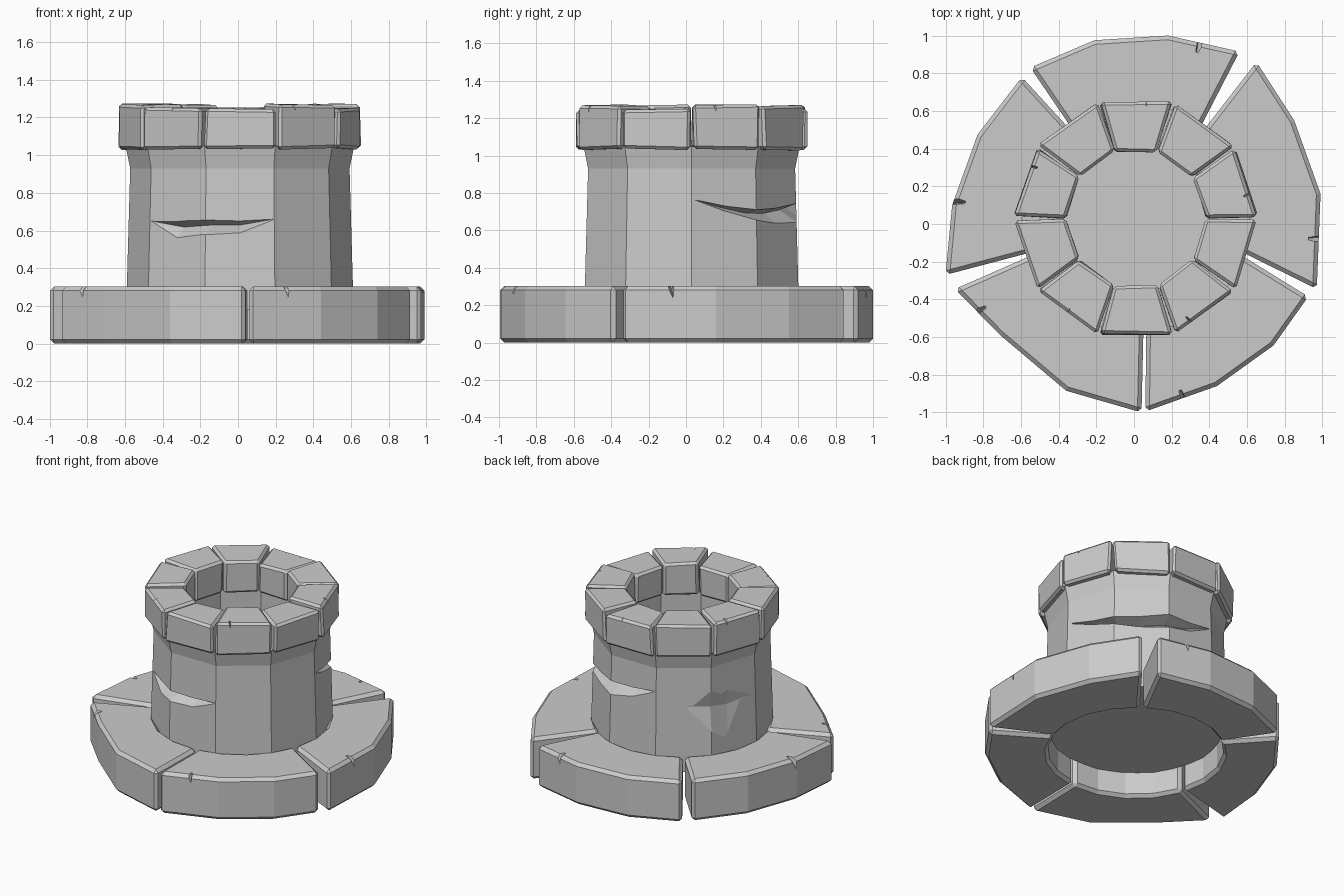
import bpy, bmesh, random
from math import sin, cos, radians
from mathutils import Vector

if "Cube" in bpy.data.objects:
    bpy.data.objects.remove(bpy.data.objects["Cube"])

random.seed(4)
CX, CY = 0.01, 0.03          # tower axis


def pol(r, deg, z):
    return (CX + r * cos(radians(deg)), CY + r * sin(radians(deg)), z)


def wall(deg):
    """Radius of the ten-sided wall in a given direction."""
    return 0.593 * cos(radians(18)) / cos(radians(deg % 36 - 18))


def make(name, verts, faces, bevel=0.0):
    bm = bmesh.new()
    vs = [bm.verts.new(v) for v in verts]
    for f in faces:
        bm.faces.new([vs[i] for i in f])
    bmesh.ops.recalc_face_normals(bm, faces=bm.faces)
    me = bpy.data.meshes.new(name)
    bm.to_mesh(me)
    bm.free()
    ob = bpy.data.objects.new(name, me)
    bpy.context.collection.objects.link(ob)
    if bevel:
        m = ob.modifiers.new("bevel", 'BEVEL')
        m.width, m.segments, m.limit_method = bevel, 1, 'ANGLE'
        m.angle_limit = radians(40)
    return ob


def loft(rings):
    """Quads between equal rings, with end caps."""
    n = len(rings[0])
    verts = [v for r in rings for v in r]
    faces = [(i * n + j, i * n + (j + 1) % n, (i + 1) * n + (j + 1) % n, (i + 1) * n + j)
             for i in range(len(rings) - 1) for j in range(n)]
    faces += [tuple(range(n)), tuple(range((len(rings) - 1) * n, len(rings) * n))]
    return verts, faces


def cut(ob, cutter):
    m = ob.modifiers.new("cut", 'BOOLEAN')
    m.operation, m.object, m.solver = 'DIFFERENCE', cutter, 'EXACT'
    cutter.hide_render = True
    cutter.hide_viewport = True


# ten-sided hollow tower, slightly waisted with a flared top
profile = [(0.60, 0.18), (0.60, 0.30), (0.582, 0.93), (0.607, 1.05), (0.43, 1.05), (0.43, 0.6)]
tower = make("tower", *loft([[pol(r, 36 * i, z) for i in range(10)] for r, z in profile]))

# wedge-shaped cracks: (angle, top z, bottom z, depth into the wall)
cracks = {
    "front_crack": [(217, .655, .64, .004), (234, .655, .55, .06), (252, .66, .57, .09),
                    (270, .655, .58, .08), (287.5, .665, .65, .004)],
    "back_crack": [(1, .77, .755, .004), (18, .735, .70, .06), (36, .715, .65, .10),
                   (54, .725, .63, .09), (72, .75, .635, .10), (90, .75, .67, .06), (107.5, .77, .75, .004)],
    "side_dent": [(126, .67, .64, .002), (144, .86, .42, .03), (157, .92, .34, .015),
                  (178, .66, .64, .002)],
}
for name, secs in cracks.items():
    rings = []
    for a, zt, zb, depth in secs:
        zm = zt - (0.35 if "crack" in name else 0.5) * (zt - zb)
        r = wall(a)
        rings.append([pol(r + .06, a, zt + .01), pol(r + .012, a, zt), pol(r - depth, a, zm),
                      pol(r + .012, a, zb), pol(r + .06, a, zb - .01)])
    cut(tower, make(name + "_cutter", *loft(rings)))

# five broken base slabs: outer corners plus inner start and end angles
slabs = [
    ([(.56, .915), (.18, 1.0), (-.21, .975), (-.55, .83)], 54.5, 125.5),
    ([(-.595, .78), (-.83, .475), (-.965, .10), (-1.0, -.27)], 126.5, 198),
    ([(-.95, -.345), (-.71, -.59), (-.36, -.885), (.04, -1.0)], 199.5, 274),
    ([(.06, -.995), (.44, -.86), (.74, -.645), (.925, -.385)], 275.5, 341),
    ([(.97, -.345), (.99, .16), (.85, .55), (.65, .86)], 342.5, 412.5),
]
chips = [(.35, .96), (-.945, .12), (-.83, -.465), (.26, -.93), (.975, -.08)]
for k, (outer, a0, a1) in enumerate(slabs):
    inner = [pol(0.58, a1 + (a0 - a1) * i / 4, 0)[:2] for i in range(5)]
    loop = outer + inner
    slab = make(f"base_slab_{k + 1}", *loft([[(x, y, z) for x, y in loop] for z in (0, 0.303)]),
                bevel=0.022)
    # small V-shaped chip on the upper rim
    c = Vector((*chips[k], 0))
    d = c.normalized()
    t = Vector((-d.y, d.x, 0))
    out, inn = c + d * 0.05, c - d * 0.05
    up = Vector((0, 0, 0.33))
    rings = [[out - t * .05 + up, out + t * .035 + up, out + t * .02 + Vector((0, 0, .20))],
             [inn - t * .02 + up, inn + t * .015 + up, inn + Vector((0, 0, .285))]]
    cut(slab, make(f"chip_{k + 1}_cutter", *loft(rings)))

# ten battlement stones around the top
tops = [1.245, 1.27, 1.25, 1.27, 1.265, 1.25, 1.27, 1.272, 1.27, 1.25]
for k, top in enumerate(tops):
    a = radians(-90 + 36 * k)
    d, t = Vector((cos(a), sin(a), 0)), Vector((-sin(a), cos(a), 0))

    def ring(z):
        pts = []
        for u, w in ((.355, -.114), (.615, -.19), (.615, .19), (.355, .114)):
            p = Vector((CX, CY, z)) + d * u + t * w
            pts.append(p + Vector([random.uniform(-.006, .006) for _ in range(3)]))
        return pts
    stone = make(f"battlement_stone_{k + 1}", *loft([ring(1.033), ring(top)]), bevel=0.016)
    if k % 2:
        c = Vector((CX, CY, 0)) + d * .62 + t * random.uniform(-.1, .1)
        rings = [[c + d * .05 + t * s + Vector((0, 0, z)) for s, z in ((-.035, 1.3), (.025, 1.3), (.01, 1.2))],
                 [c - d * .04 + t * s + Vector((0, 0, z)) for s, z in ((-.012, 1.3), (.012, 1.3), (0, 1.255))]]
        cut(stone, make(f"stone_chip_{k + 1}_cutter", *loft(rings)))
